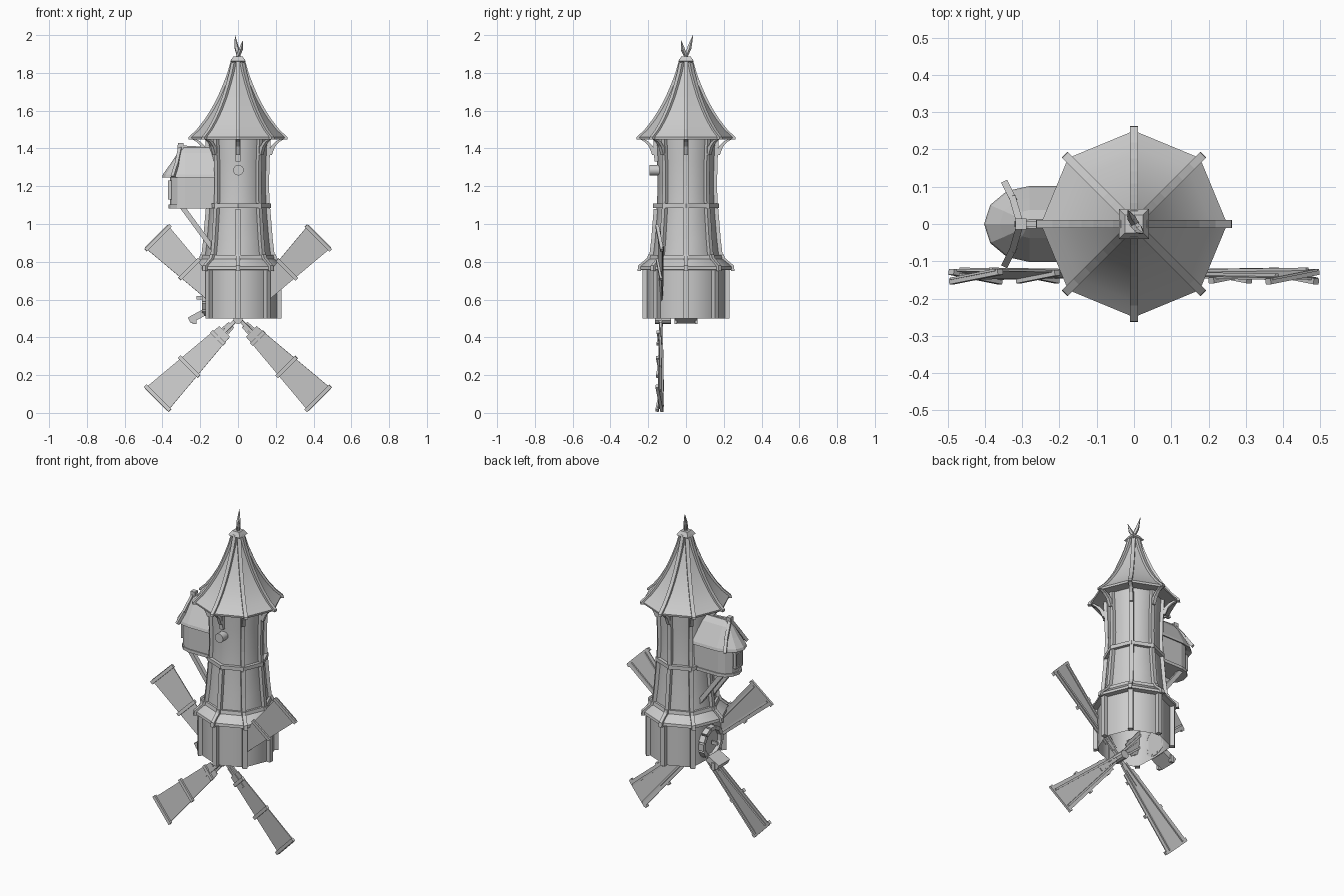
import bpy, bmesh, math
from mathutils import Vector, Matrix

if "Cube" in bpy.data.objects:
    bpy.data.objects.remove(bpy.data.objects["Cube"])

# One plain grey for the whole model
GREY = bpy.data.materials.new("plain_grey")
GREY.diffuse_color = (0.6, 0.6, 0.6, 1)
GREY.use_nodes = True
GREY.node_tree.nodes["Principled BSDF"].inputs["Base Color"].default_value = GREY.diffuse_color

def finish(name, bm, smooth=False):
    bmesh.ops.recalc_face_normals(bm, faces=bm.faces)
    me = bpy.data.meshes.new(name)
    bm.to_mesh(me)
    bm.free()
    ob = bpy.data.objects.new(name, me)
    bpy.context.collection.objects.link(ob)
    me.materials.append(GREY)
    if smooth:
        bpy.ops.object.select_all(action='DESELECT')
        ob.select_set(True)
        bpy.context.view_layer.objects.active = ob
        bpy.ops.object.shade_smooth_by_angle(angle=math.radians(smooth))
    return ob

def loft(bm, rings, closed=True, loop=False):
    """Skin a list of point rings; loop joins the last ring to the first."""
    vs = [[bm.verts.new(p) for p in r] for r in rings]
    n = len(vs[0])
    for i in range(len(vs) - (0 if loop else 1)):
        a, b = vs[i], vs[(i + 1) % len(vs)]
        for j in range(n if closed else n - 1):
            k = (j + 1) % n
            bm.faces.new((a[j], a[k], b[k], b[j]))
    return vs

def lathe(name, prof, n=8, loop=False, smooth=30):
    bm = bmesh.new()
    A = [2 * math.pi * k / n for k in range(n)]
    loft(bm, [[(r * math.cos(a), r * math.sin(a), z) for a in A] for r, z in prof], True, loop)
    return finish(name, bm, smooth)

def rib(bm, ang, prof, w, t):
    """Timber strip following a radius/height profile at one angle."""
    c, s = math.cos(ang), math.sin(ang)
    rings = [[(q * c - v * s, q * s + v * c, z)
              for q, v in ((r - 0.008, -w), (r + t, -w), (r + t, w), (r - 0.008, w))] for r, z in prof]
    vs = loft(bm, rings)
    bm.faces.new(vs[0])
    bm.faces.new(vs[-1])

def ribs(name, prof, w, t, skip=()):
    bm = bmesh.new()
    for k in range(8):
        if k not in skip:
            rib(bm, k * math.pi / 4, prof, w, t)
    return finish(name, bm)

def box(bm, c, size, M=Matrix()):
    bmesh.ops.create_cube(bm, size=1, matrix=M @ Matrix.Translation(c) @ Matrix.Diagonal((*size, 1)))

def beam(bm, a, b, w, h):
    a, b = Vector(a), Vector(b)
    d = b - a
    M = Matrix.Translation((a + b) / 2) @ d.to_track_quat('X', 'Z').to_matrix().to_4x4()
    box(bm, (0, 0, 0), (d.length, w, h), M)

def rod(bm, a, b, r1, r2, n=10):
    a, b = Vector(a), Vector(b)
    d = b - a
    M = Matrix.Translation((a + b) / 2) @ d.to_track_quat('Z', 'Y').to_matrix().to_4x4()
    bmesh.ops.create_cone(bm, cap_ends=True, segments=n, radius1=r1, radius2=r2, depth=d.length, matrix=M)

# Base wall, open below, flattened on the door side
base = lathe("base_wall", [(0.212, 0.50), (0.212, 0.77)], smooth=50)
for v in base.data.vertices:
    if v.co.x < -0.19:
        v.co.x = -0.158
ribs("base_posts", [(0.209, 0.50), (0.209, 0.77)], 0.014, 0.022, skip=(4,))

# Tower wall and its curved posts
wall = [(0.182, 0.80), (0.168, 0.92), (0.155, 1.08), (0.150, 1.20), (0.153, 1.33), (0.160, 1.47)]
lathe("tower_wall", wall, smooth=50)
ribs("tower_posts_lower", wall[:3], 0.012, 0.016)
ribs("tower_posts_upper", wall[2:], 0.012, 0.014, skip=(6,))
ribs("tower_post_front", [(0.153, 1.33), (0.16, 1.46)], 0.012, 0.014, skip=(0, 1, 2, 3, 4, 5, 7))
ribs("eave_brackets", [(0.165, 1.365), (0.182, 1.41), (0.205, 1.435), (0.235, 1.452)], 0.010, 0.014)

# Bands and skirt roof
lathe("middle_band", [(0.145, 1.085), (0.175, 1.085), (0.175, 1.108), (0.145, 1.108)], loop=True)
lathe("skirt_roof", [(0.200, 0.755), (0.246, 0.758), (0.244, 0.775), (0.196, 0.815), (0.192, 0.836),
                     (0.165, 0.836)])
ribs("skirt_ribs", [(0.247, 0.752), (0.243, 0.78), (0.196, 0.82), (0.190, 0.838)], 0.011, 0.010)

# Main roof with ribs
rp = [(0.250, 1.460), (0.208, 1.500), (0.165, 1.555), (0.130, 1.610), (0.098, 1.670),
      (0.068, 1.740), (0.045, 1.800), (0.025, 1.870)]
lathe("main_roof", [(0.140, 1.465), (0.248, 1.448)] + rp)
ribs("roof_ribs", [(0.252, 1.448)] + rp, 0.011, 0.011)

# Square cap and two crossed spikes
bm = bmesh.new()
S = ((-1, -1), (1, -1), (1, 1), (-1, 1))
vs = loft(bm, [[(x * r, y * r, z) for x, y in S] for r, z in
               ((0.030, 1.855), (0.040, 1.862), (0.024, 1.888))])
bm.faces.new(vs[0])
bm.faces.new(vs[-1])
finish("roof_cap", bm)
bm = bmesh.new()
for p0, p1, p2 in (((0.008, -0.008, 1.87), (-0.008, 0.018, 1.935), (-0.016, 0.037, 2.0)),
                   ((-0.008, 0.008, 1.87), (0.014, -0.016, 1.925), (0.025, -0.025, 1.97))):
    rod(bm, p0, p1, 0.010, 0.012, 5)
    rod(bm, p1, p2, 0.012, 0.001, 5)
finish("roof_spikes", bm)

# Axle stub on the front
bm = bmesh.new()
rod(bm, (0.002, -0.13, 1.285), (0.002, -0.192, 1.285), 0.028, 0.028, 16)
finish("axle_stub", bm, 30)

# Side room with a rounded end
def outline(rx, ry, z, cx=-0.28, n=6):
    arc = [(cx - rx * math.sin(math.pi * i / n), -ry * math.cos(math.pi * i / n), z) for i in range(n + 1)]
    return [(-0.11, -ry, z)] + arc + [(-0.11, ry, z)]

bm = bmesh.new()
vs = loft(bm, [outline(0.080, 0.085, z) for z in (1.09, 1.26)])
bm.faces.new(vs[0])
finish("side_room_wall", bm)
bm = bmesh.new()
vs = loft(bm, [outline(r, q, z) for r, q, z in ((0.08, 0.08, 1.255), (0.122, 0.102, 1.245), (0.118, 0.098, 1.262),
               (0.080, 0.070, 1.315), (0.040, 0.038, 1.375), (0.015, 0.012, 1.405))])
bm.faces.new(vs[-1])
finish("side_room_roof", bm)
bm = bmesh.new()
vs = loft(bm, [outline(0.088, 0.091, z) for z in (1.083, 1.102)])
bm.faces.new(vs[0])
bm.faces.new(vs[-1])
for s in (-1, 1):
    beam(bm, (-0.305, 0, 1.41), (-0.325, 0.068 * s, 1.315), 0.018, 0.018)   # hip ribs
    beam(bm, (-0.325, 0.068 * s, 1.315), (-0.345, 0.108 * s, 1.25), 0.018, 0.018)
    beam(bm, (-0.295, 0.055 * s, 1.09), (-0.13, 0.055 * s, 0.865), 0.026, 0.026)   # braces
beam(bm, (-0.32, 0, 1.408), (-0.14, 0, 1.398), 0.016, 0.018)
box(bm, (-0.303, 0, 1.41), (0.03, 0.03, 0.035))
finish("side_room_timbers", bm)

# Window at the rounded end
bm = bmesh.new()
box(bm, (-0.360, 0, 1.18), (0.008, 0.05, 0.08))
finish("side_window_pane", bm)
bm = bmesh.new()
for s in (-1, 1):
    box(bm, (-0.360, 0.029 * s, 1.18), (0.02, 0.011, 0.10))
    box(bm, (-0.360, 0, 1.18 + 0.045 * s), (0.022, 0.07, 0.012))
box(bm, (-0.362, 0, 1.18), (0.012, 0.008, 0.08))
finish("side_window_frame", bm)

# Round door, surround and tilted step
bm = bmesh.new()
rod(bm, (-0.155, 0, 0.61), (-0.166, 0, 0.61), 0.08, 0.08, 16)
box(bm, (-0.20, 0.0, 0.61), (0.04, 0.012, 0.02))
finish("door", bm)
bm = bmesh.new()
for k in range(12):
    M = Matrix.Translation((-0.172, 0, 0.61)) @ Matrix.Rotation(k * math.pi / 6, 4, 'X')
    box(bm, (0, 0, 0.085), (0.036, 0.041, 0.024), M)
finish("door_surround", bm)
bm = bmesh.new()
M = Matrix.Translation((-0.218, 0, 0.505)) @ Matrix.Rotation(-0.5, 4, 'Y')
box(bm, (0, 0, 0.005), (0.085, 0.11, 0.035), M)
for s in (-1, 1):
    box(bm, (-0.23, 0.055 * s, 0.492), (0.02, 0.014, 0.045))
finish("door_step", bm)

# Four sails around a low hub
HUB = Matrix.Translation((0, -0.135, 0.502))
for k in range(4):
    M = HUB @ Matrix.Rotation(math.pi / 4 + k * math.pi / 2, 4, 'Y') @ Matrix.Rotation(0.14, 4, 'X')
    bm = bmesh.new()
    vs = loft(bm, [[M @ Vector(p) for p in ((r, -0.003, -h), (r, 0.003, -h), (r, 0.003, h), (r, -0.003, h))]
                   for r, h in ((0.10, 0.040), (0.613, 0.086))])
    bm.faces.new(vs[0])
    bm.faces.new(vs[-1])
    finish("sail_cloth_%d" % k, bm)
    bm = bmesh.new()
    box(bm, (0.10, 0, 0), (0.18, 0.016, 0.018), M)
    for r, h in ((0.15, 0.048), (0.365, 0.074), (0.600, 0.093)):
        box(bm, (r, -0.006, 0), (0.020, 0.016, 2 * h), M)
    for s in (-1, 1):
        beam(bm, M @ Vector((0.05, 0.004, 0.015 * s)), M @ Vector((0.60, 0.004, 0.058 * s)), 0.012, 0.012)
    finish("sail_frame_%d" % k, bm)
bm = bmesh.new()
rod(bm, (0, -0.165, 0.497), (0, -0.08, 0.497), 0.026, 0.026, 10)
finish("sail_hub", bm)
